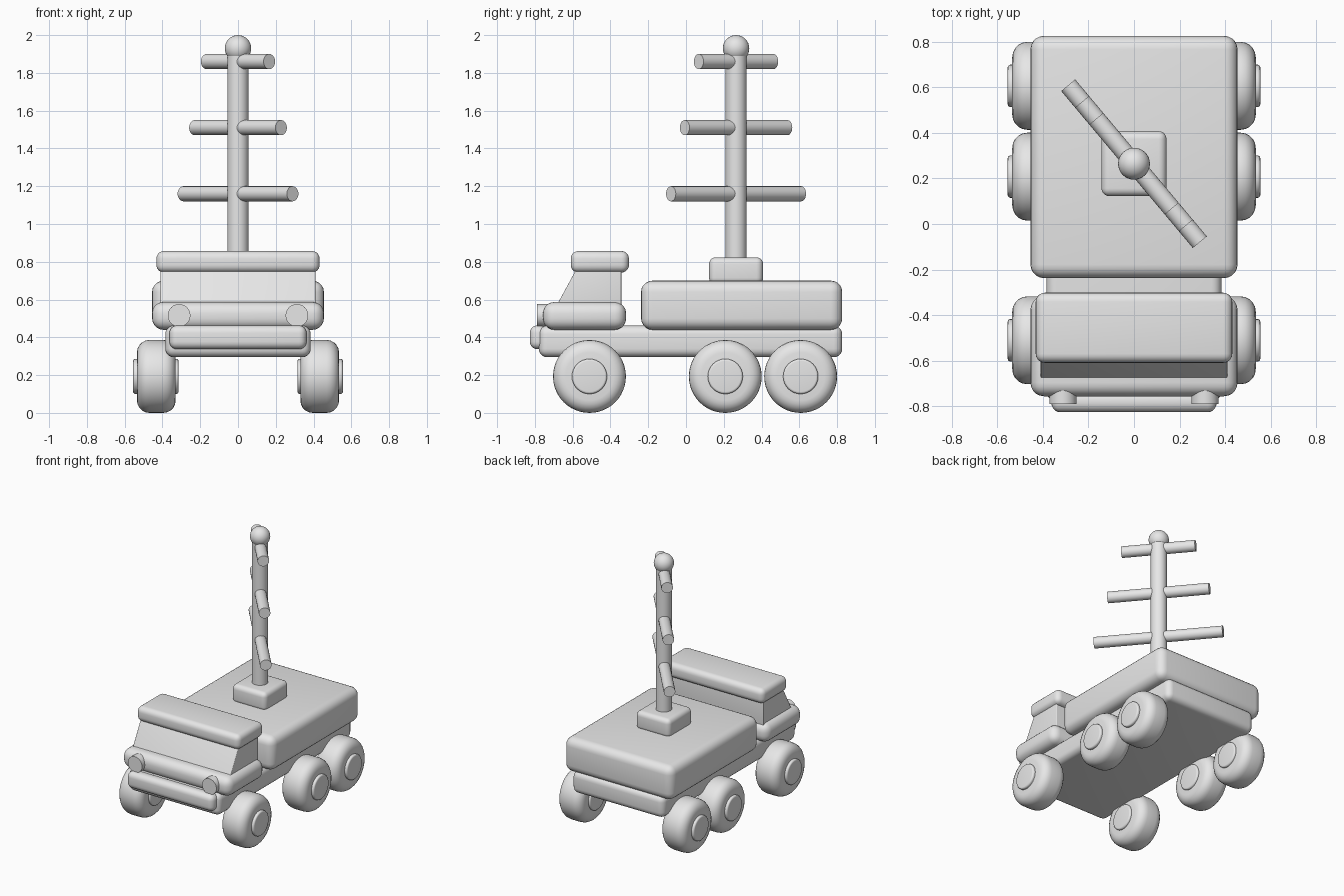
import bpy, bmesh, math
from mathutils import Matrix, Vector

if "Cube" in bpy.data.objects:
    bpy.data.objects.remove(bpy.data.objects["Cube"])

grey = bpy.data.materials.new("plain_grey")
grey.diffuse_color = (0.8, 0.8, 0.8, 1)
grey.use_nodes = True
grey.node_tree.nodes["Principled BSDF"].inputs["Base Color"].default_value = grey.diffuse_color


def finish(name, bm, bevel=0, segments=5):
    """Turn a bmesh into a smooth-shaded object with rounded edges."""
    bmesh.ops.recalc_face_normals(bm, faces=bm.faces)
    if bevel:
        sharp = [e for e in bm.edges if e.calc_face_angle(0) > math.radians(40)]
        bmesh.ops.bevel(bm, geom=sharp, offset=bevel, segments=segments,
                        profile=0.5, affect='EDGES', clamp_overlap=True)
    mesh = bpy.data.meshes.new(name)
    bm.to_mesh(mesh)
    bm.free()
    mesh.materials.append(grey)
    obj = bpy.data.objects.new(name, mesh)
    bpy.context.collection.objects.link(obj)
    bpy.ops.object.select_all(action='DESELECT')
    obj.select_set(True)
    bpy.context.view_layer.objects.active = obj
    bpy.ops.object.shade_smooth_by_angle(angle=math.radians(35))
    return obj


def box(name, half_x, y0, y1, z0, z1, bevel, front_slope=0):
    """Rounded box centred on x; front_slope leans the top front edge back."""
    bm = bmesh.new()
    bmesh.ops.create_cube(bm, size=1)
    for v in bm.verts:
        top, front = v.co.z > 0, v.co.y < 0
        v.co = Vector((math.copysign(half_x, v.co.x),
                       y0 + (front_slope if top else 0) if front else y1,
                       z1 if top else z0))
    return finish(name, bm, bevel)


def rod(name, start, end, radius, bevel=0, sides=32):
    """Cylinder between two points."""
    a, b = Vector(start), Vector(end)
    turn = (b - a).to_track_quat('Z', 'Y').to_matrix().to_4x4()
    bm = bmesh.new()
    bmesh.ops.create_cone(bm, cap_ends=True, segments=sides, radius1=radius,
                          radius2=radius, depth=(b - a).length,
                          matrix=Matrix.Translation((a + b) / 2) @ turn)
    return finish(name, bm, bevel)


# Chassis, cargo body and front bumper
box("chassis", 0.385, -0.78, 0.827, 0.295, 0.462, 0.045)
box("cargo_body", 0.455, -0.238, 0.827, 0.44, 0.70, 0.06)
box("front_bumper", 0.363, -0.827, -0.735, 0.337, 0.463, 0.04)

# Cab
box("cab_lower", 0.455, -0.757, -0.317, 0.44, 0.587, 0.06)
box("cab_upper", 0.41, -0.695, -0.342, 0.55, 0.78, 0.006, front_slope=0.125)
box("cab_roof", 0.432, -0.61, -0.302, 0.743, 0.857, 0.04)

# Headlights and wheels on both sides
for side, label in ((-1, "left"), (1, "right")):
    rod(f"headlight_{label}", (side * 0.312, -0.67, 0.516),
        (side * 0.312, -0.79, 0.516), 0.06)
    for place, y in (("front", -0.511), ("middle", 0.208), ("rear", 0.607)):
        rod(f"wheel_{place}_{label}", (side * 0.33, y, 0.193),
            (side * 0.535, y, 0.193), 0.193, 0.066, 48)
        rod(f"hub_{place}_{label}", (side * 0.315, y, 0.193),
            (side * 0.555, y, 0.193), 0.093, 0.012)

# Mast with foot and ball
MAST_Y = 0.265
box("mast_foot", 0.143, MAST_Y - 0.143, MAST_Y + 0.143, 0.68, 0.823, 0.035)
rod("mast", (0, MAST_Y, 0.75), (0, MAST_Y, 1.92), 0.056)
bm = bmesh.new()
bmesh.ops.create_uvsphere(bm, u_segments=32, v_segments=16, radius=0.07,
                          matrix=Matrix.Translation((0, MAST_Y, 1.93)))
finish("mast_ball", bm)

# Crossbars, shorter towards the top
angle = math.radians(-50)
along = Vector((math.cos(angle), math.sin(angle), 0))
for i, (z, half) in enumerate(((1.16, 0.45), (1.51, 0.355), (1.86, 0.258))):
    middle = Vector((0, MAST_Y, z))
    rod(f"crossbar_{i + 1}", middle - along * half, middle + along * half, 0.04, sides=24)
